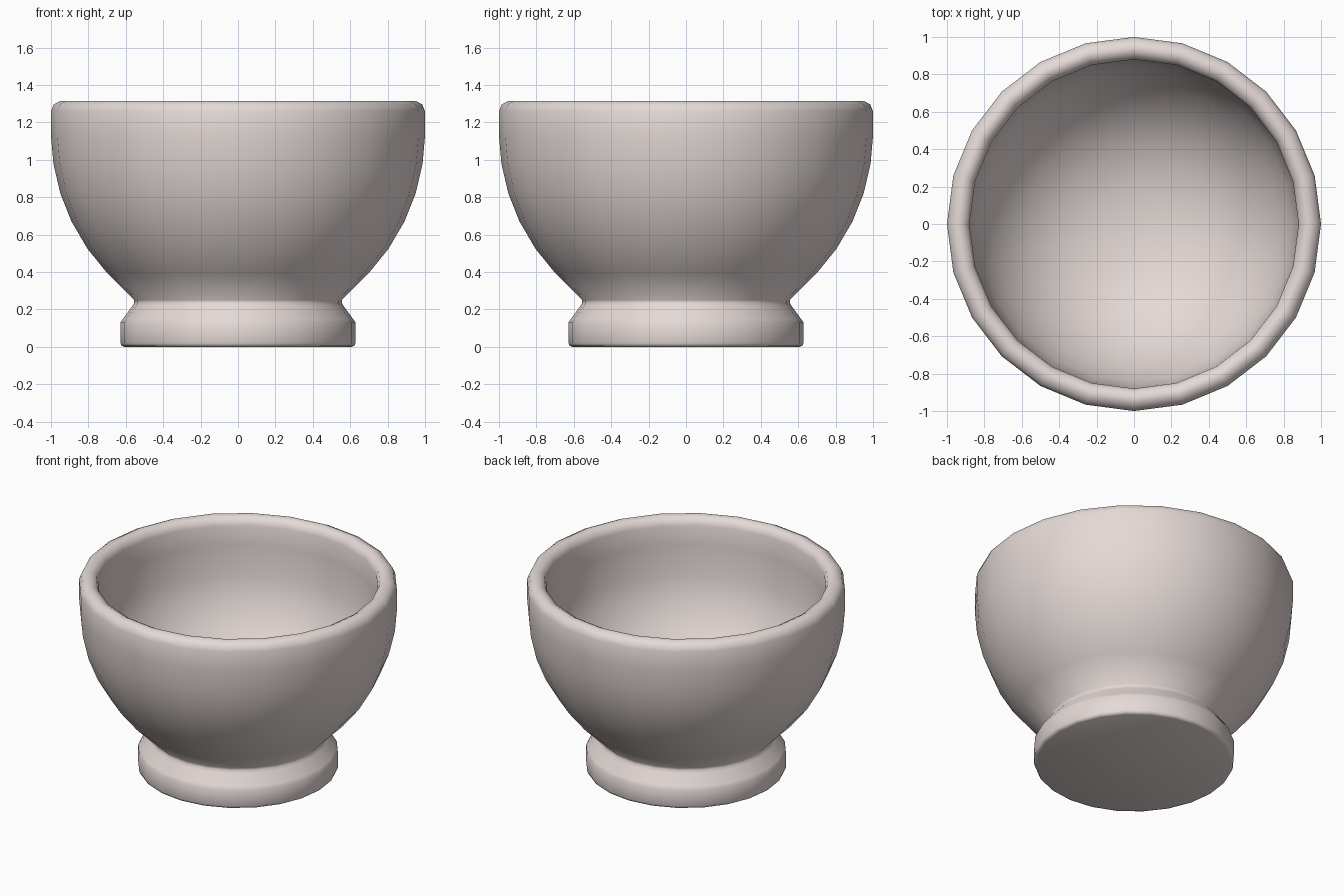
import bpy, bmesh, math

if "Cube" in bpy.data.objects:
    bpy.data.objects.remove(bpy.data.objects["Cube"])

SIDES = 24

# glaze colour
glaze = bpy.data.materials.new("pale warm grey")
glaze.diffuse_color = (0.78, 0.70, 0.68, 1)
glaze.use_nodes = True
glaze.node_tree.nodes["Principled BSDF"].inputs["Base Color"].default_value = glaze.diffuse_color

# lathe profile (radius, height): underside, foot, outer wall, rim, inner wall, floor
profile = [
    (0, 0), (0.608, 0), (0.622, 0.006), (0.628, 0.02), (0.628, 0.13), (0.615, 0.15),
    (0.565, 0.218), (0.555, 0.235), (0.555, 0.25),
    (0.70, 0.395), (0.805, 0.525), (0.89, 0.67), (0.95, 0.82),
    (0.987, 0.98), (1.0, 1.13), (1.0, 1.26), (0.985, 1.297), (0.95, 1.315),
    (0.925, 1.315), (0.893, 1.297), (0.88, 1.26),
    (0.878, 1.13), (0.872, 0.92), (0.84, 0.77), (0.77, 0.63), (0.68, 0.50),
    (0.56, 0.385), (0.40, 0.285), (0.2, 0.23), (0, 0.215),
]


def lathe(name, points, material):
    bm = bmesh.new()
    rings = []
    for r, z in points:
        count = 1 if r == 0 else SIDES
        rings.append([bm.verts.new((r * math.cos(2 * math.pi * i / SIDES),
                                    r * math.sin(2 * math.pi * i / SIDES), z))
                      for i in range(count)])
    for low, high in zip(rings, rings[1:]):
        for i in range(SIDES):
            j = (i + 1) % SIDES
            corners = [low[i % len(low)], low[j % len(low)],
                       high[j % len(high)], high[i % len(high)]]
            bm.faces.new(list(dict.fromkeys(corners)))
    bmesh.ops.recalc_face_normals(bm, faces=bm.faces)
    mesh = bpy.data.meshes.new(name)
    bm.to_mesh(mesh)
    bm.free()
    mesh.materials.append(material)
    obj = bpy.data.objects.new(name, mesh)
    bpy.context.collection.objects.link(obj)
    return obj


# footed bowl
bowl = lathe("footed_bowl", profile, glaze)
bpy.context.view_layer.objects.active = bowl
bowl.select_set(True)
bpy.ops.object.shade_smooth_by_angle(angle=math.radians(50))
